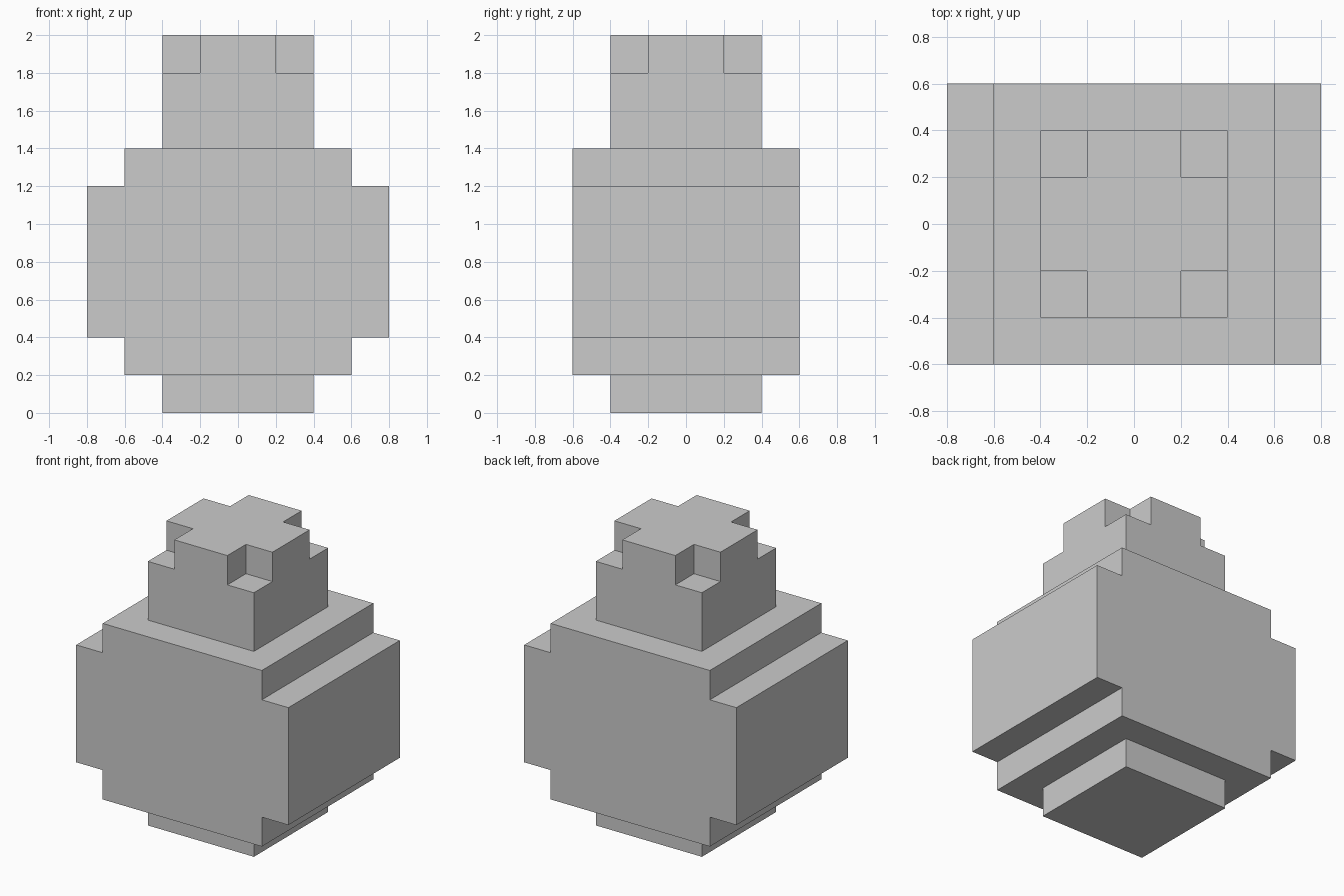
import bpy
import bmesh

if "Cube" in bpy.data.objects:
    bpy.data.objects.remove(bpy.data.objects["Cube"])


def make_object(name, bm):
    bmesh.ops.recalc_face_normals(bm, faces=bm.faces)
    mesh = bpy.data.meshes.new(name)
    bm.to_mesh(mesh)
    bm.free()
    obj = bpy.data.objects.new(name, mesh)
    bpy.context.collection.objects.link(obj)
    return obj


def add_box(bm, centre, size):
    verts = bmesh.ops.create_cube(bm, size=1)["verts"]
    bmesh.ops.scale(bm, vec=size, verts=verts)
    bmesh.ops.translate(bm, vec=centre, verts=verts)


def box(name, centre, size):
    bm = bmesh.new()
    add_box(bm, centre, size)
    return make_object(name, bm)


# Foot
box("foot", (0, 0, 0.1), (0.8, 0.8, 0.2))

# Body: stepped front profile extruded from front to back
half = [(0.6, 0.2), (0.6, 0.4), (0.8, 0.4), (0.8, 1.2), (0.6, 1.2), (0.6, 1.4)]
profile = half + [(-x, z) for x, z in reversed(half)]
bm = bmesh.new()
face = bm.faces.new([bm.verts.new((x, -0.6, z)) for x, z in profile])
extruded = bmesh.ops.extrude_face_region(bm, geom=[face], use_keep_orig=True)
moved = [v for v in extruded["geom"] if isinstance(v, bmesh.types.BMVert)]
bmesh.ops.translate(bm, vec=(0, 1.2, 0), verts=moved)
make_object("body", bm)

# Neck with a square notch cut from each top corner
neck = box("neck", (0, 0, 1.7), (0.8, 0.8, 0.6))
bm = bmesh.new()
for sx in (-1, 1):
    for sy in (-1, 1):
        add_box(bm, (sx * 0.4, sy * 0.4, 2.0), (0.4, 0.4, 0.4))
cutter = make_object("corner_notch_cutter", bm)
cutter.hide_render = True
cutter.hide_viewport = True
notches = neck.modifiers.new("corner_notches", "BOOLEAN")
notches.operation = "DIFFERENCE"
notches.solver = "EXACT"
notches.object = cutter
